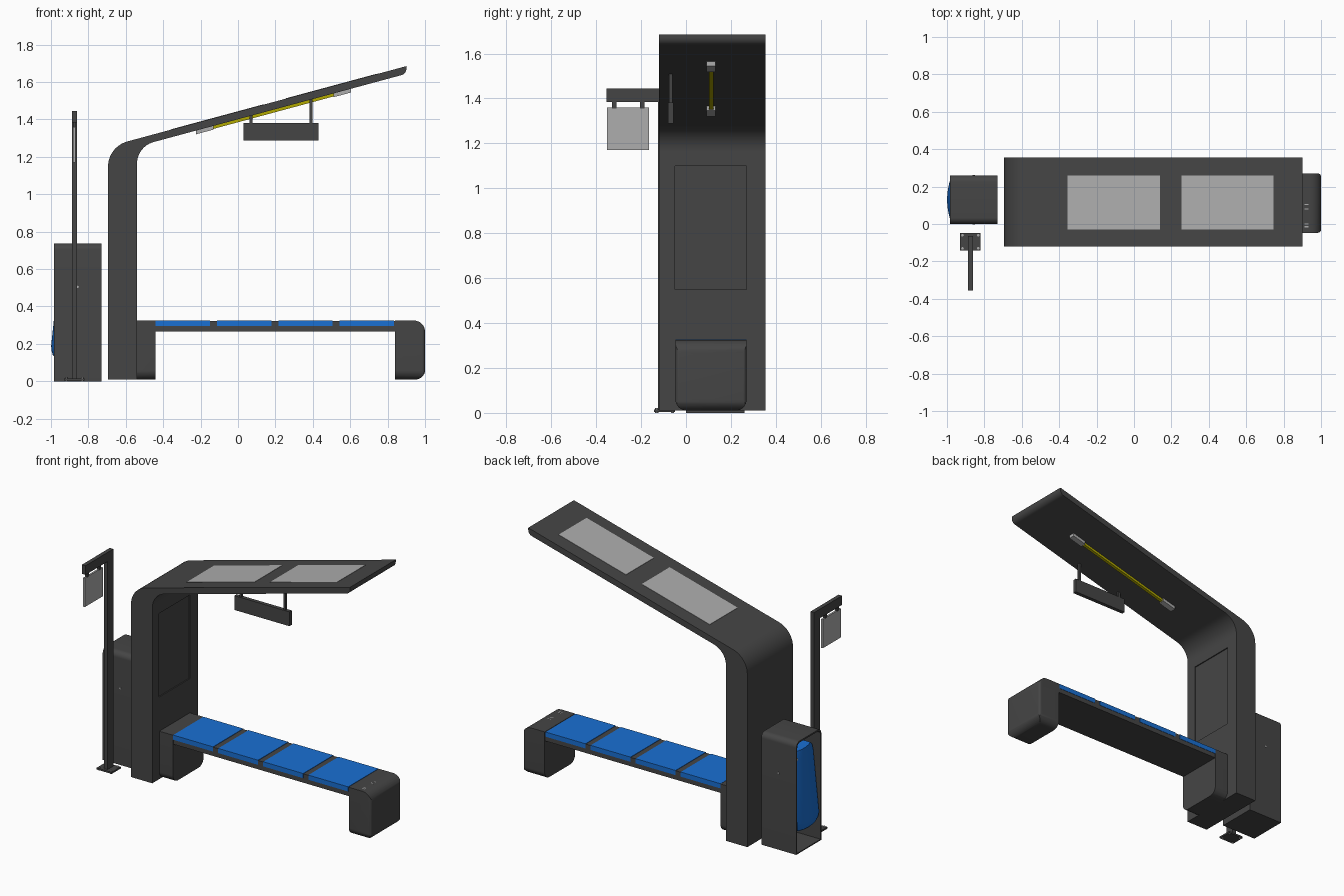
import bpy, bmesh, math
from mathutils import Vector

if "Cube" in bpy.data.objects:
    bpy.data.objects.remove(bpy.data.objects["Cube"])


def material(name, rgb):
    m = bpy.data.materials.new(name)
    m.diffuse_color = (*rgb, 1)
    m.use_nodes = True
    m.node_tree.nodes["Principled BSDF"].inputs["Base Color"].default_value = m.diffuse_color
    return m


DARK = material("dark_metal", (0.06, 0.06, 0.06))
BLUE = material("blue_plastic", (0.01, 0.16, 0.65))
YELLOW = material("lamp_yellow", (0.45, 0.4, 0.0))
LIGHT = material("light_panel", (0.42, 0.42, 0.42))


def fillet(corners, n=8):
    """Round the corners (u, v, radius) of a polygon."""
    out = []
    for i, (u, v, r) in enumerate(corners):
        p = Vector((u, v))
        if r == 0:
            out.append(p)
            continue
        a = (Vector(corners[i - 1][:2]) - p).normalized()
        b = (Vector(corners[(i + 1) % len(corners)][:2]) - p).normalized()
        half = a.angle(b) / 2
        c = p + (a + b).normalized() * r / math.sin(half)
        d0 = (p + a * r / math.tan(half) - c).normalized()
        d1 = (p + b * r / math.tan(half) - c).normalized()
        out += [c + d0.slerp(d1, k / n) * r for k in range(n + 1)]
    return out


def finish(name, bm, mat):
    bmesh.ops.recalc_face_normals(bm, faces=bm.faces)
    me = bpy.data.meshes.new(name)
    bm.to_mesh(me)
    bm.free()
    ob = bpy.data.objects.new(name, me)
    bpy.context.collection.objects.link(ob)
    if mat:
        me.materials.append(mat)
    return ob


def loft(name, rings, mat=DARK):
    bm = bmesh.new()
    loops = [[bm.verts.new(p) for p in ring] for ring in rings]
    n = len(loops[0])
    for lo, hi in zip(loops, loops[1:]):
        for i in range(n):
            bm.faces.new((lo[i], lo[(i + 1) % n], hi[(i + 1) % n], hi[i]))
    bm.faces.new(loops[0][::-1])
    bm.faces.new(loops[-1])
    return finish(name, bm, mat)


def prism(name, axis, pts, t0, t1, mat=DARK):
    """Extrude a 2D outline along an axis."""
    put = {"x": lambda p, t: (t, p[0], p[1]),
           "y": lambda p, t: (p[0], t, p[1]),
           "z": lambda p, t: (p[0], p[1], t)}[axis]
    return loft(name, [[put(p, t) for p in pts] for t in (t0, t1)], mat)


def box(name, x0, x1, y0, y1, z0, z1, mat=DARK):
    return prism(name, "z", [(x0, y0), (x1, y0), (x1, y1), (x0, y1)], z0, z1, mat)


def disc(name, axis, u, v, r, t0, t1, mat=LIGHT):
    pts = [(u + r * math.cos(k * math.pi / 6), v + r * math.sin(k * math.pi / 6)) for k in range(12)]
    return prism(name, axis, pts, t0, t1, mat)


def apply_mod(ob, kind, **props):
    m = ob.modifiers.new(kind, kind)
    for k, v in props.items():
        setattr(m, k, v)
    bpy.context.view_layer.objects.active = ob
    bpy.ops.object.modifier_apply(modifier=m.name)


def boolean(ob, cutter, op):
    apply_mod(ob, "BOOLEAN", operation=op, object=cutter, solver="EXACT")
    bpy.data.objects.remove(cutter)


# Shelter: column bending into a sloping roof
SLOPE = 0.27
top = lambda x: 1.442 + SLOPE * x
under = lambda x: 1.401 + SLOPE * x
shelter = prism("shelter_frame", "y", fillet([
    (-0.695, 0.01, 0), (-0.695, top(-0.695), 0.14), (0.90, top(0.90), 0),
    (0.90, under(0.90), 0.035), (-0.54, under(-0.54), 0.12), (-0.54, 0.01, 0)], 12), -0.12, 0.355)
boolean(shelter, box("recess_cutter", -0.547, -0.5, -0.05, 0.27, 0.55, 1.10), "DIFFERENCE")


# Roof-aligned parts: solar panels and strip lamp
def slab(name, line, x0, x1, lo, hi, y0, y1, mat):
    pts = [(x0, line(x0) + lo), (x1, line(x1) + lo), (x1, line(x1) + hi), (x0, line(x0) + hi)]
    return prism(name, "y", pts, y0, y1, mat)


for i, (a, b) in enumerate([(-0.355, 0.14), (0.255, 0.745)]):
    slab(f"solar_panel_{i + 1}", top, a, b, -0.01, 0.002, -0.03, 0.26, LIGHT)
slab("lamp_tube", under, -0.14, 0.52, -0.016, 0.002, 0.102, 0.122, YELLOW)
for i, (a, b) in enumerate([(-0.225, -0.13), (0.51, 0.605)]):
    slab(f"lamp_cap_{i + 1}", under, a, b, -0.02, 0.002, 0.092, 0.132, LIGHT)

# Hanging name board without lettering
box("hanging_board", 0.03, 0.43, -0.08, -0.055, 1.288, 1.382)
for i, x in enumerate((0.07, 0.39)):
    box(f"board_hanger_{i + 1}", x - 0.008, x + 0.008, -0.075, -0.06, 1.375, under(x) + 0.01)


# Bench legs: three rounded outlines intersected, mirrored about the bench middle
def leg(name, s):
    X = lambda d: 0.2 + s * d
    ob = prism(name, "y", fillet([(X(0.64), 0.01, 0), (X(0.8), 0.01, 0.05),
                                  (X(0.8), 0.325, 0.06), (X(0.64), 0.325, 0)]), -0.1, 0.4)
    side = prism("side_cutter", "x", fillet([(-0.047, 0.01 - 1e-4, 0.05), (0.27, 0.01 - 1e-4, 0.05),
                                             (0.27, 0.5, 0), (-0.047, 0.5, 0)]), X(0.5), X(0.9))
    boolean(ob, side, "INTERSECT")
    plan = prism("plan_cutter", "z", fillet([(X(0.5), -0.0469, 0), (X(0.8001), -0.0469, 0.018),
                                             (X(0.8001), 0.2699, 0.018), (X(0.5), 0.2699, 0)]), -0.2, 0.6)
    boolean(ob, plan, "INTERSECT")


leg("bench_leg_right", 1)
leg("bench_leg_left", -1)

# Bench beam and four seat pads
box("bench_beam", -0.45, 0.85, -0.044, 0.267, 0.265, 0.323)
for i in range(4):
    x = -0.44 + i * 0.328
    box(f"seat_pad_{i + 1}", x, x + 0.29, -0.046, 0.269, 0.295, 0.326, BLUE)

# Charging slots on the right leg
for i, y in enumerate((0.105, 0.08, 0.0, -0.015)):
    box(f"charging_slot_{i + 1}", 0.912, 0.932, y - 0.003, y + 0.003, 0.32, 0.3255, LIGHT)

# Bin housing: rounded shell open towards -x
bm_src = prism("bin_housing", "x", fillet([(0.0, 0.0, 0), (0.26, 0.0, 0), (0.26, 0.737, 0.035),
                                           (0.0, 0.737, 0.035)]), -0.985, -0.73)
bm = bmesh.new()
bm.from_mesh(bm_src.data)
bmesh.ops.delete(bm, geom=[f for f in bm.faces if f.normal.x < -0.9], context="FACES_ONLY")
bm.to_mesh(bm_src.data)
bm.free()
apply_mod(bm_src, "SOLIDIFY", thickness=0.01, offset=-1)


# Bin container: bowed front, leaning outwards at the bottom
def bin_ring(z, k):
    x_front = -0.999 + 0.105 * (z - 0.19) if z > 0.19 else -0.999 + (1 - k) * 0.06
    pts = [(x_front + 0.018 * (j / 6) ** 2, 0.13 + 0.112 * k * j / 6, z) for j in range(-6, 7)]
    return pts + [(-0.8, 0.13 + 0.112 * k, z), (-0.8, 0.13 - 0.112 * k, z)]


loft("bin_container", [bin_ring(z, k) for z, k in
                       ((0.13, 0.68), (0.14, 0.85), (0.16, 0.95), (0.19, 1), (0.59, 1), (0.625, 0.95), (0.645, 0.8))], BLUE)
disc("bin_knob", "x", 0.21, 0.6, 0.01, -0.955, -0.93)
disc("bin_lock_front", "y", -0.857, 0.505, 0.006, -0.003, 0.01)
disc("bin_lock_back", "y", -0.857, 0.505, 0.006, 0.25, 0.263)

# Stop pole with base plate, bolts, arm and flag
box("pole_base", -0.93, -0.82, -0.142, -0.048, 0.005, 0.016)
for i in range(4):
    disc(f"base_bolt_{i + 1}", "z", (-0.917, -0.833)[i % 2], (-0.13, -0.06)[i // 2], 0.007, 0.0, 0.022)
box("pole", -0.888, -0.862, -0.125, -0.065, 0.01, 1.445)
box("pole_arm", -0.888, -0.862, -0.355, -0.12, 1.385, 1.445)
box("flag_panel", -0.881, -0.869, -0.352, -0.165, 1.17, 1.36, LIGHT)
for i, y in enumerate((-0.32, -0.195)):
    box(f"flag_hanger_{i + 1}", -0.882, -0.868, y - 0.01, y + 0.01, 1.355, 1.39)

# Smooth curved parts, keep sharp edges
for ob in bpy.data.objects:
    ob.select_set(True)
bpy.context.view_layer.objects.active = shelter
bpy.ops.object.shade_smooth_by_angle(angle=math.radians(30))
